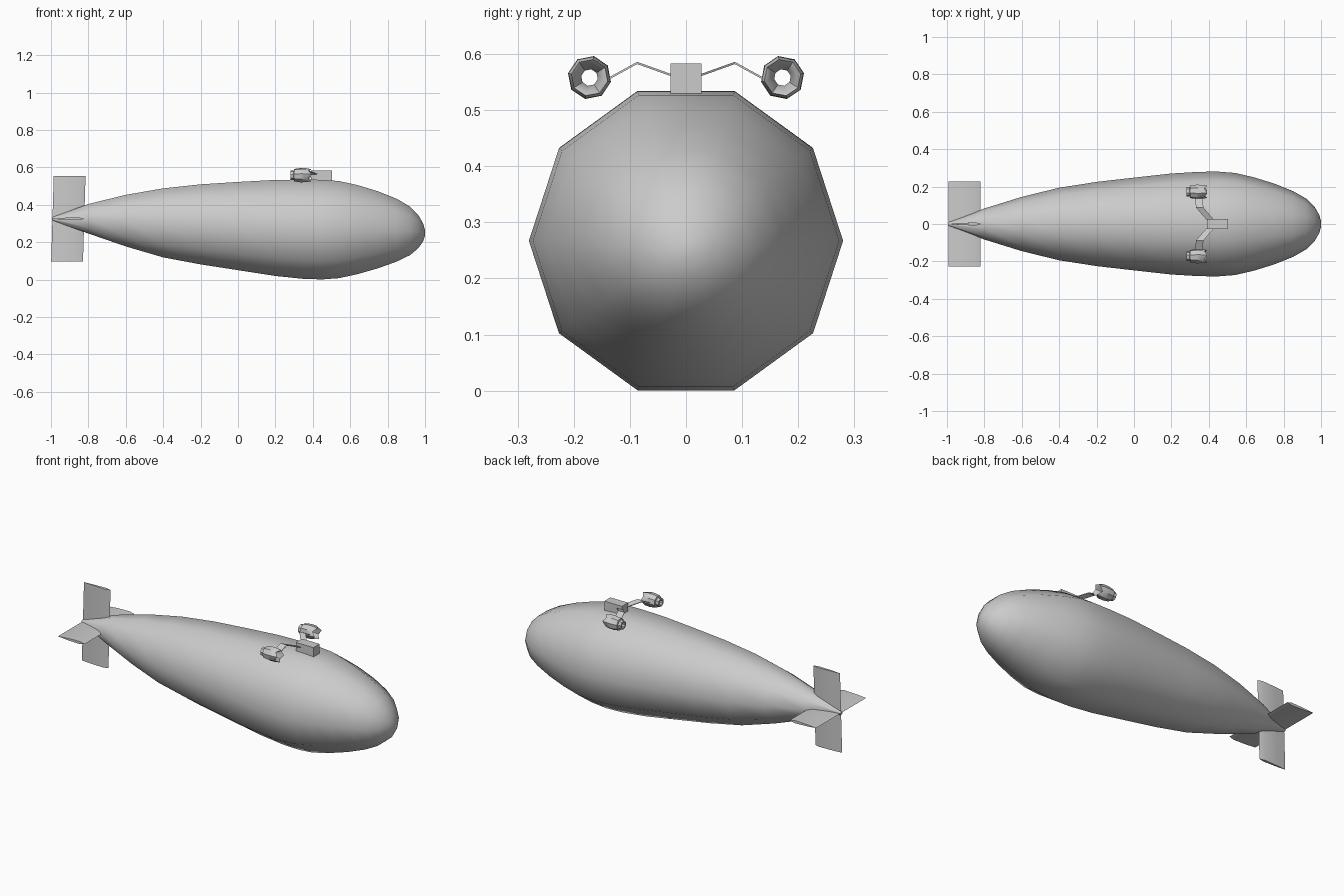
import bpy, bmesh
from math import sin, cos, pi, radians
from mathutils import Vector

if "Cube" in bpy.data.objects:
    bpy.data.objects.remove(bpy.data.objects["Cube"], do_unlink=True)

grey = bpy.data.materials.new("light_grey")
grey.use_nodes = True
grey.diffuse_color = (0.6, 0.6, 0.6, 1)
grey.node_tree.nodes["Principled BSDF"].inputs["Base Color"].default_value = (0.6, 0.6, 0.6, 1)


def loft(name, rings, cap=True, loop=False, angle=30):
    """Skin a list of equally sized point rings."""
    bm = bmesh.new()
    rows = [[bm.verts.new(p) for p in ring] for ring in rings]
    n = len(rows[0])
    pairs = list(zip(rows, rows[1:])) + ([(rows[-1], rows[0])] if loop else [])
    for a, b in pairs:
        for i in range(n):
            j = (i + 1) % n
            bm.faces.new((a[i], a[j], b[j], b[i]))
    if cap and not loop:
        bm.faces.new(rows[0])
        bm.faces.new(rows[-1])
    bmesh.ops.recalc_face_normals(bm, faces=bm.faces)
    mesh = bpy.data.meshes.new(name)
    bm.to_mesh(mesh)
    bm.free()
    obj = bpy.data.objects.new(name, mesh)
    bpy.context.collection.objects.link(obj)
    mesh.materials.append(grey)
    bpy.ops.object.select_all(action="DESELECT")
    obj.select_set(True)
    bpy.context.view_layer.objects.active = obj
    bpy.ops.object.shade_smooth_by_angle(angle=radians(angle))
    return obj


def circle(x, y, z, r, n, phase=0.0, zigzag=0.0):
    return [(x + zigzag * (-1) ** i,
             y + r * cos(2 * pi * i / n + phase),
             z + r * sin(2 * pi * i / n + phase)) for i in range(n)]


# Ten-sided teardrop hull: station, radius, axis height
hull = [(-0.995, 0.008, 0.325), (-0.8, 0.083, 0.325), (-0.6, 0.145, 0.315),
        (-0.4, 0.194, 0.303), (-0.2, 0.225, 0.295), (0, 0.248, 0.286),
        (0.2, 0.27, 0.276), (0.35, 0.279, 0.269), (0.45, 0.28, 0.267),
        (0.54, 0.273, 0.267), (0.64, 0.25, 0.267), (0.75, 0.216, 0.266),
        (0.85, 0.176, 0.264), (0.92, 0.136, 0.26), (0.965, 0.092, 0.256),
        (0.99, 0.05, 0.252), (1.0, 0.015, 0.25)]
loft("hull", [circle(x, 0, z, r, 10) for x, r, z in hull], angle=60)

# Tail fins: thin aerofoil plates set in a cross
foil = [(-0.085, 0), (-0.03, 0.005), (0.055, 0.008),
        (0.085, 0), (0.055, -0.008), (-0.03, -0.005)]
root = Vector((-0.907, 0, 0.325))


def fin(name, span, side, lean):
    rings = []
    for s in (0.0, 0.228):
        rings.append([root + Vector((c + lean * s, 0, 0)) + span * s + side * t
                      for c, t in foil])
    loft(name, rings, angle=40)


up, across = Vector((0, 0, 1)), Vector((0, 1, 0))
fin("upper_fin", up, across, 0.03)
fin("lower_fin", -up, across, -0.03)
fin("left_side_fin", across, up, 0)
fin("right_side_fin", -across, up, 0)

# Engine mount block on the top of the hull
loft("engine_mount", [[(x, -0.028, 0.526), (x, 0.028, 0.526),
                       (x, 0.028, 0.583), (x, -0.028, 0.583)] for x in (0.39, 0.503)])

# Bent struts and hollow engines on both sides
strut = [(0.41, 0.02, 0.56), (0.352, 0.087, 0.584), (0.345, 0.138, 0.556)]
nacelle = [(0.28, 0.015, 0), (0.28, 0.025, 0), (0.298, 0.025, 0), (0.3, 0.034, 0),
           (0.335, 0.039, 0), (0.365, 0.038, 0), (0.384, 0.033, 0.008),
           (0.378, 0.026, 0.006), (0.345, 0.015, 0)]
for label, s in (("back", 1), ("front", -1)):
    loft(label + "_strut", [[(x - 0.02, s * y, z - 0.002), (x + 0.02, s * y, z - 0.002),
                             (x + 0.02, s * y, z + 0.002), (x - 0.02, s * y, z + 0.002)]
                            for x, y, z in strut])
    rings = [circle(x, s * 0.172, 0.558, r, 8, s * 0.2, zig) for x, r, zig in nacelle]
    loft(label + "_engine", rings, loop=True, angle=40)
